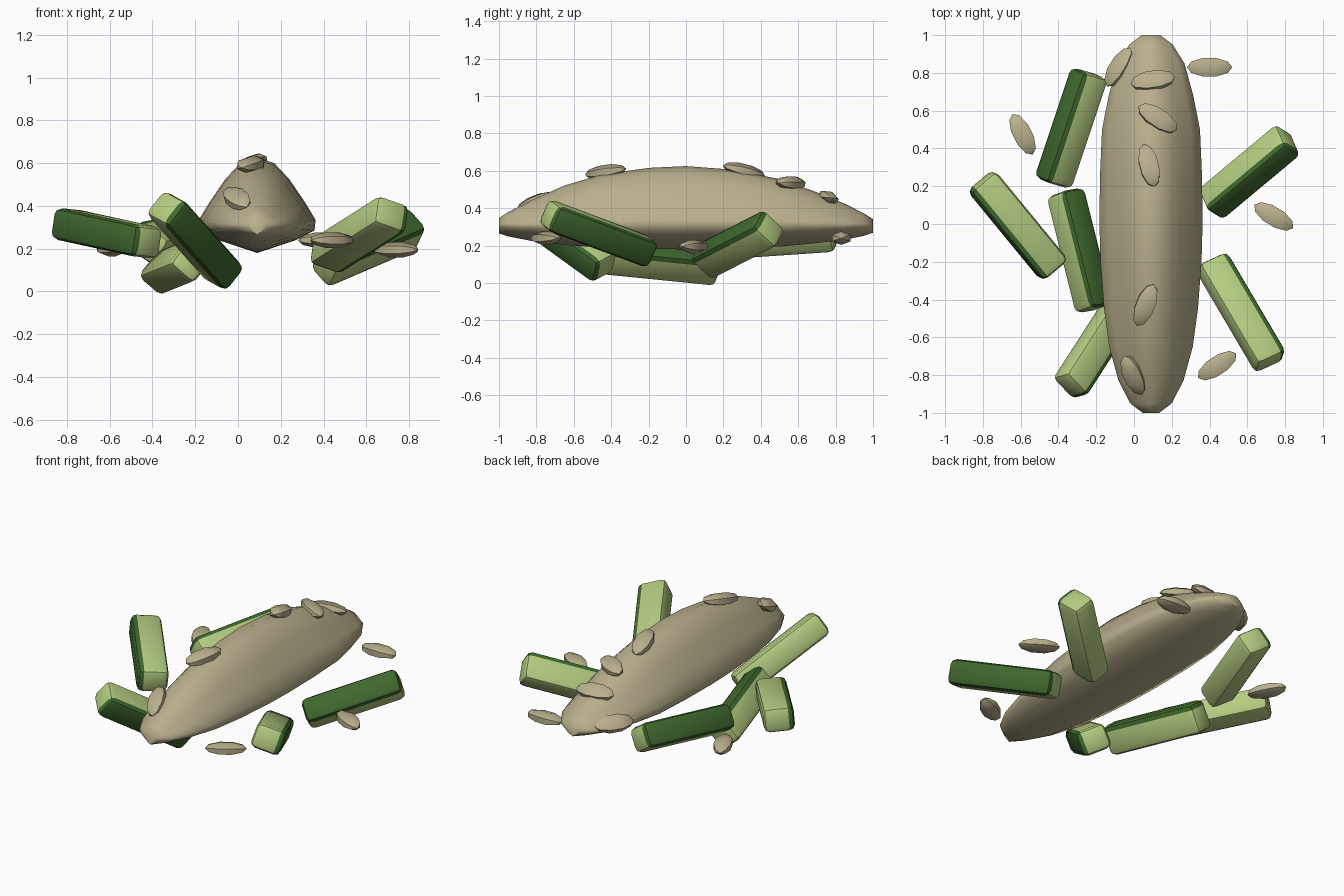
import bpy, bmesh, math
from mathutils import Vector, Matrix

if "Cube" in bpy.data.objects:
    bpy.data.objects.remove(bpy.data.objects["Cube"])


def material(name, rgb):
    m = bpy.data.materials.new(name)
    m.diffuse_color = (*rgb, 1)
    m.use_nodes = True
    m.node_tree.nodes["Principled BSDF"].inputs["Base Color"].default_value = m.diffuse_color
    return m


TAN = material("tan", (0.49, 0.435, 0.265))
FLESH = material("light green flesh", (0.46, 0.61, 0.22))
SKIN = material("dark green skin", (0.05, 0.14, 0.027))


def finish(bm, name, mats, angle):
    bmesh.ops.recalc_face_normals(bm, faces=bm.faces)
    me = bpy.data.meshes.new(name)
    bm.to_mesh(me)
    bm.free()
    for m in mats:
        me.materials.append(m)
    ob = bpy.data.objects.new(name, me)
    bpy.context.collection.objects.link(ob)
    bpy.ops.object.select_all(action='DESELECT')
    ob.select_set(True)
    bpy.context.view_layer.objects.active = ob
    bpy.ops.object.shade_smooth_by_angle(angle=math.radians(angle))
    return ob


def frame(axis, up):
    # local y along axis, local z close to up
    y = Vector(axis).normalized()
    z = Vector(up)
    z = (z - y * z.dot(y)).normalized()
    return Matrix((y.cross(z), y, z)).transposed().to_4x4()


# Main piece: ridged, tapered section lofted along y; underside tapers less
CX, CZ = 0.09, 0.31
half = [(0, .315), (.08, .29), (.15, .215), (.225, .105), (.273, .025),
        (.268, -.025), (.18, -.07), (0, -.13)]
section = half + [(-x, z) for x, z in half[-2:0:-1]]
stations = [(-1, .16, .12), (-.95, .40, .22), (-.83, .63, .42), (-.65, .81, .67),
            (-.45, .91, .86), (-.2, .98, .97), (0, 1, 1), (.25, .99, .94),
            (.5, .95, .78), (.68, .82, .58), (.85, .65, .36), (.95, .42, .2), (1, .18, .1)]
bm = bmesh.new()
rings = []
for y, w, h in stations:
    rings.append([bm.verts.new((CX + x * w, y, CZ + z * (h if z > 0 else h ** .5)))
                  for x, z in section])
n = len(section)
for a, b in zip(rings, rings[1:]):
    for i in range(n):
        bm.faces.new((a[i], a[(i + 1) % n], b[(i + 1) % n], b[i]))
bm.faces.new(rings[0])
bm.faces.new(rings[-1])
finish(bm, "main_piece", [TAN], 60)


# Vegetable sticks: end centres and the direction of the skin side
def stick(i, p0, p1, skin_dir, width=0.15, thick=0.178):
    p0, p1 = Vector(p0), Vector(p1)
    bm = bmesh.new()
    bmesh.ops.create_cube(bm, size=1)
    bmesh.ops.scale(bm, vec=(width, (p1 - p0).length, thick), verts=bm.verts)
    bmesh.ops.bevel(bm, geom=bm.edges[:], offset=0.034, segments=2, profile=0.5,
                    affect='EDGES')
    bm.normal_update()
    for f in bm.faces:
        f.material_index = 1 if f.normal.z > 0.3 else 0
    bmesh.ops.transform(bm, verts=bm.verts, matrix=Matrix.Translation((p0 + p1) / 2)
                        @ frame(p1 - p0, skin_dir))
    finish(bm, f"stick_{i}", [FLESH, SKIN], 40)


sticks = [
    ((-.235, .80, .265), (-.43, .215, .225), (-.8, .2, .55)),
    ((-.81, .23, .315), (-.42, -.245, .23), (-.75, -.6, .08)),
    ((-.365, .17, .088), (-.21, -.45, .15), (.6, .25, .75)),
    ((-.34, -.865, .395), (-.06, -.43, .08), (.6, -.65, -.33)),
    ((.40, .10, .115), (.82, .45, .295), (.27, -.7, .62)),
    ((.41, -.20, .165), (.725, -.735, .365), (.8, .45, -.32)),
]
for i, s in enumerate(sticks, 1):
    stick(i, *s)


# Seeds: small faceted ellipsoids; centre, long direction, surface normal
def seed(i, c, d, up):
    bm = bmesh.new()
    bmesh.ops.create_uvsphere(bm, u_segments=6, v_segments=5, radius=1,
                              matrix=Matrix.Rotation(math.pi / 2, 4, 'X'))
    bmesh.ops.scale(bm, vec=(.059, .12, .038), verts=bm.verts)
    bmesh.ops.transform(bm, verts=bm.verts, matrix=Matrix.Translation(c) @ frame(d, up))
    finish(bm, f"seed_{i}", [TAN], 40)


seeds = [
    ((.10, .76, .455), (1, .15, 0), (0, .5, 1)),
    ((-.08, .83, .33), (.5, .8, 0), (-.6, .2, .8)),
    ((.40, .83, .24), (1, 0, 0), (0, 0, 1)),
    ((.125, .56, .535), (1, -.65, 0), (0, .3, 1)),
    ((-.59, .475, .20), (.5, -1, 0), (0, 0, 1)),
    ((.08, .31, .60), (.25, -1, .25), (0, .2, 1)),
    ((.06, -.43, .595), (.4, 1, .15), (0, -.2, 1)),
    ((-.005, -.80, .435), (.45, -1, -.4), (-.3, -.4, 1)),
    ((.44, -.75, .24), (1, .65, 0), (0, 0, 1)),
    ((.74, .04, .195), (1, -.6, 0), (0, 0, 1)),
]
for i, s in enumerate(seeds, 1):
    seed(i, *s)
